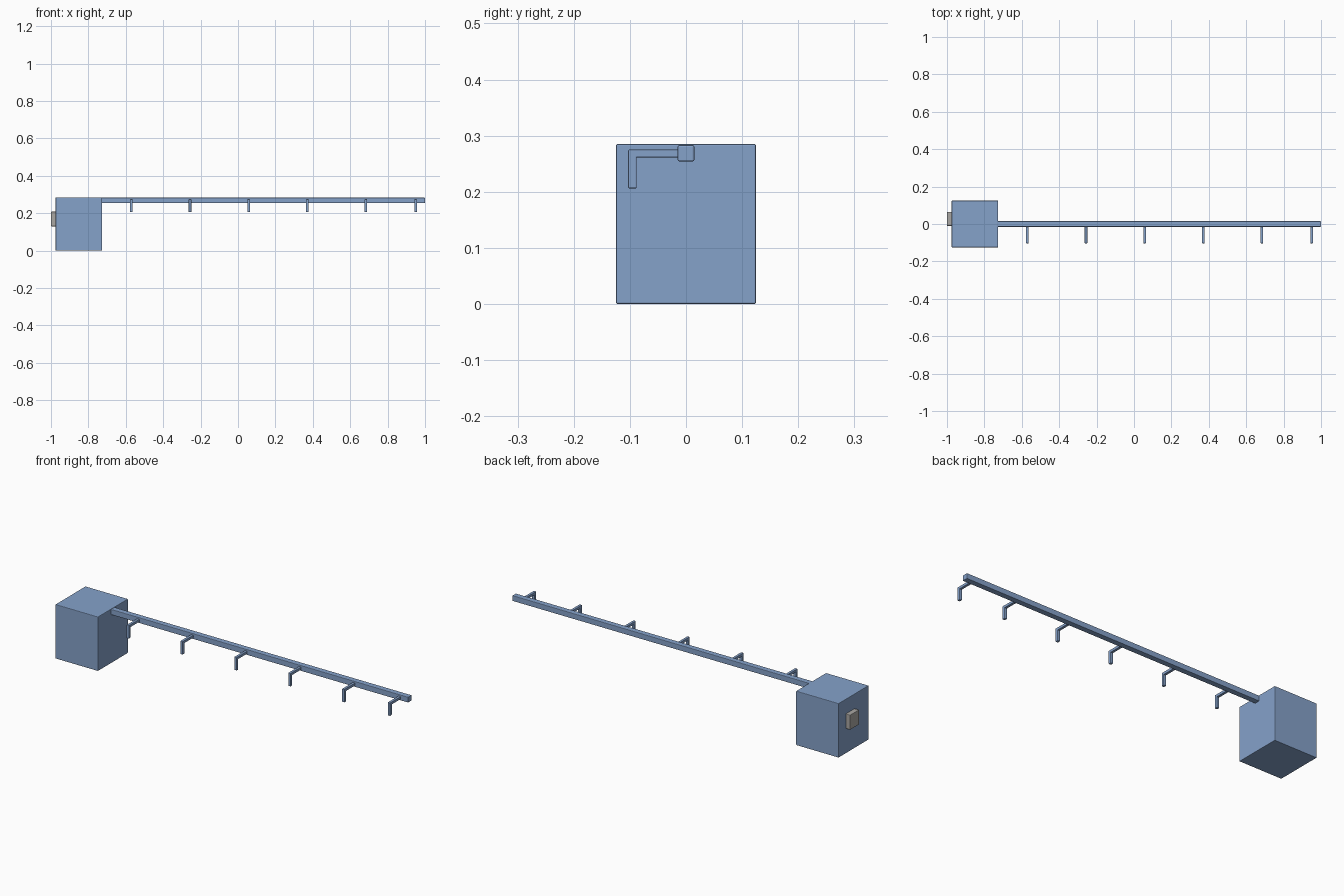
import bpy
import bmesh
from mathutils import Vector

cube = bpy.data.objects.get("Cube")
if cube:
    bpy.data.objects.remove(cube, do_unlink=True)


def make_material(name, rgb):
    mat = bpy.data.materials.new(name)
    mat.use_nodes = True
    color = (*rgb, 1)
    mat.diffuse_color = color
    mat.node_tree.nodes["Principled BSDF"].inputs["Base Color"].default_value = color
    return mat


blue = make_material("steel blue", (0.235, 0.36, 0.59))
grey = make_material("warm grey", (0.40, 0.39, 0.37))


def block(name, low, high, mat, edge):
    """Box between two corners with small rounded edges."""
    low, high = Vector(low), Vector(high)
    bm = bmesh.new()
    bmesh.ops.create_cube(bm, size=1)
    bmesh.ops.scale(bm, vec=high - low, verts=bm.verts)
    mesh = bpy.data.meshes.new(name)
    bm.to_mesh(mesh)
    bm.free()
    obj = bpy.data.objects.new(name, mesh)
    obj.location = (low + high) / 2
    mesh.materials.append(mat)
    bpy.context.collection.objects.link(obj)
    bevel = obj.modifiers.new("rounded edges", "BEVEL")
    bevel.width = edge
    bevel.segments = 2
    return obj


# Housing with a control plate on its end
block("housing", (-0.975, -0.125, 0), (-0.727, 0.125, 0.285), blue, 0.003)
block("control_plate", (-1, -0.01, 0.13), (-0.97, 0.065, 0.208), grey, 0.003)

# Long rail
block("rail", (-0.735, -0.015, 0.254), (1, 0.015, 0.283), blue, 0.003)

# Hooks: a forward arm and a hanging leg
half = 0.007
positions = [-0.57 + 0.3135 * i for i in range(5)] + [0.95]
for i, x in enumerate(positions, 1):
    block(f"hook_arm_{i}", (x - half, -0.102, 0.261), (x + half, -0.01, 0.275), blue, 0.002)
    block(f"hook_leg_{i}", (x - half, -0.103, 0.206), (x + half, -0.088, 0.275), blue, 0.002)
